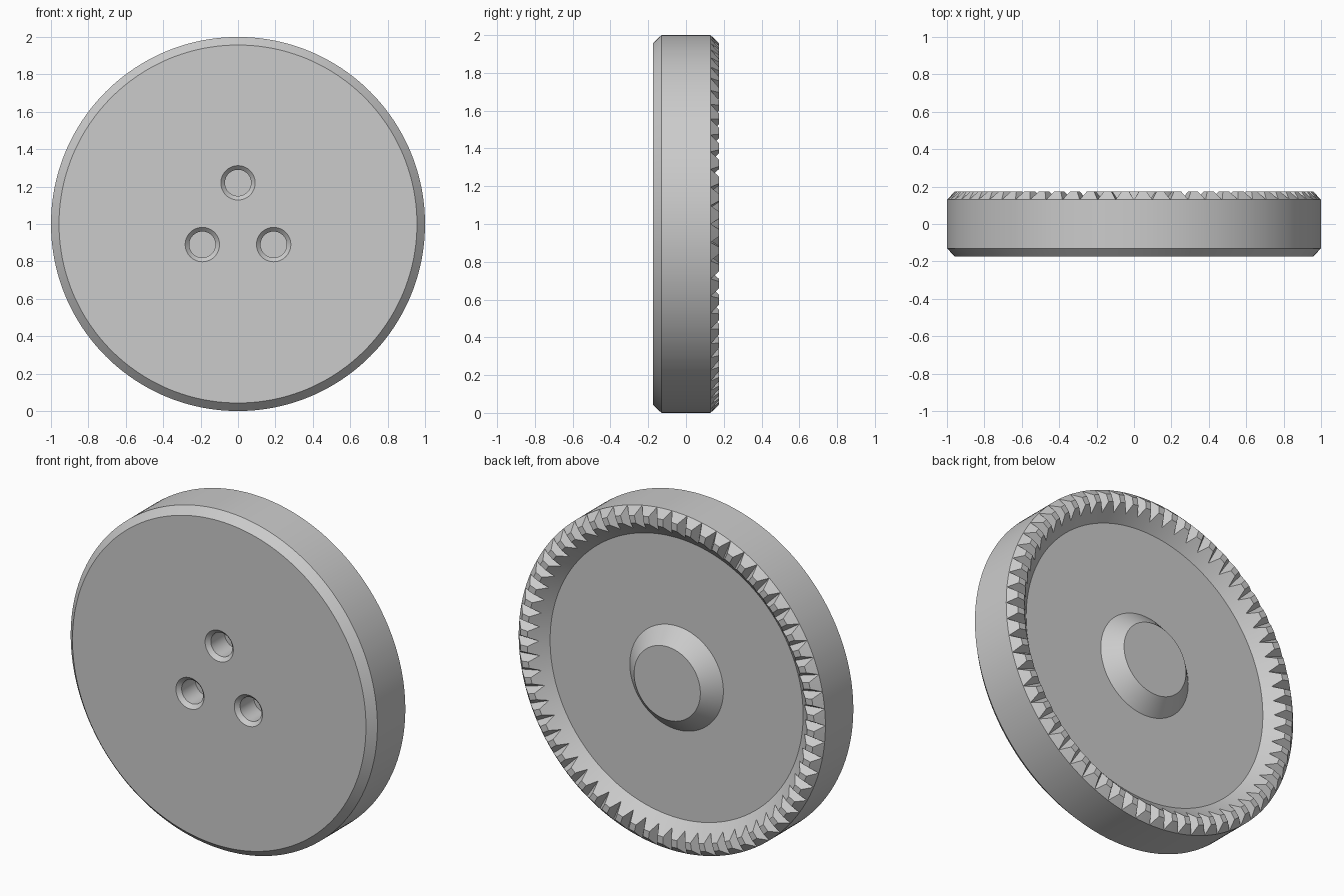
import bpy, bmesh
from math import sin, cos, tau

old = bpy.data.objects.get("Cube")
if old:
    bpy.data.objects.remove(old, do_unlink=True)

TEETH = 64
PITCH = tau / TEETH
FRONT, BACK, FLOOR = -0.175, 0.175, 0.0875
ROOT = 0.13                      # level of the tooth gap bottoms

grey = bpy.data.materials.new("plain grey")
grey.use_nodes = True
grey.diffuse_color = (0.6, 0.6, 0.6, 1)
grey.node_tree.nodes["Principled BSDF"].inputs["Base Color"].default_value = (0.6, 0.6, 0.6, 1)


def ring(bm, radius, y, angles, cx=0, cz=1):
    return [bm.verts.new((cx + radius * sin(a), y, cz + radius * cos(a))) for a in angles]


def bridge(bm, a, b):
    n = len(a)
    for i in range(n):
        j = (i + 1) % n
        bm.faces.new((a[i], a[j], b[j], b[i]))


def finish(bm, name):
    bmesh.ops.recalc_face_normals(bm, faces=bm.faces)
    mesh = bpy.data.meshes.new(name)
    bm.to_mesh(mesh)
    bm.free()
    mesh.materials.append(grey)
    obj = bpy.data.objects.new(name, mesh)
    bpy.context.collection.objects.link(obj)
    return obj


def lathe(name, profile, cx=0, cz=1, sides=64):
    """Capped solid turned about the y direction from (radius, y) points."""
    bm = bmesh.new()
    angles = [tau * i / sides for i in range(sides)]
    rings = [ring(bm, r, y, angles, cx, cz) for r, y in profile]
    for a, b in zip(rings, rings[1:]):
        bridge(bm, a, b)
    bm.faces.new(rings[0])
    bm.faces.new(rings[-1])
    return finish(bm, name)


def smooth(obj):
    bpy.ops.object.select_all(action="DESELECT")
    obj.select_set(True)
    bpy.context.view_layer.objects.active = obj
    bpy.ops.object.shade_smooth_by_angle(angle=0.5)


# Disc with chamfered front, dished back and toothed rim
bm = bmesh.new()
angles = [PITCH * (k + f) for k in range(TEETH) for f in (0, 0.3, 0.7)]
face_edge = ring(bm, 0.957, FRONT, angles)
side_front = ring(bm, 1, -ROOT, angles)
outer = ring(bm, 1, ROOT, angles)
inner = ring(bm, 0.868, ROOT, angles)
floor = ring(bm, 0.825, FLOOR, angles)
bm.faces.new(face_edge)
bm.faces.new(floor)
bridge(bm, face_edge, side_front)
bridge(bm, side_front, outer)
bridge(bm, inner, floor)

for k in range(TEETH):
    cols = [(3 * k + i) % len(angles) for i in range(4)]
    o = [outer[c] for c in cols]
    n = [inner[c] for c in cols]
    crest = [angles[cols[1]], angles[cols[2]]]
    b = ring(bm, 0.957, BACK, crest)
    c = ring(bm, 0.913, BACK, crest)
    bm.faces.new((b[0], b[1], c[1], c[0]))
    # sloping ends of the tooth
    for base, top in ((o, b), (n, c)):
        bm.faces.new((base[0], base[1], top[0]))
        bm.faces.new((base[1], base[2], top[1], top[0]))
        bm.faces.new((base[2], base[3], top[1]))
    # gap walls
    bm.faces.new((o[0], b[0], c[0], n[0]))
    bm.faces.new((o[3], n[3], c[1], b[1]))
disc = finish(bm, "toothed_disc")

# Three countersunk blind holes in the front
for i in range(3):
    a = tau * i / 3
    cutter = lathe("hole_cutter", [(0.112, FRONT - 0.02), (0.07, FRONT + 0.022), (0.07, -0.025)],
                   0.22 * sin(a), 1 + 0.22 * cos(a), 48)
    cutter.hide_render = True
    mod = disc.modifiers.new("hole", "BOOLEAN")
    mod.operation = "DIFFERENCE"
    mod.solver = "EXACT"
    mod.object = cutter
    bpy.context.view_layer.objects.active = disc
    bpy.ops.object.modifier_apply(modifier=mod.name)
    bpy.data.objects.remove(cutter, do_unlink=True)
smooth(disc)

# Tapered boss in the middle of the back
hub = lathe("centre_hub", [(0.305, FLOOR - 0.03), (0.305, FLOOR), (0.216, BACK)], sides=96)
smooth(hub)
